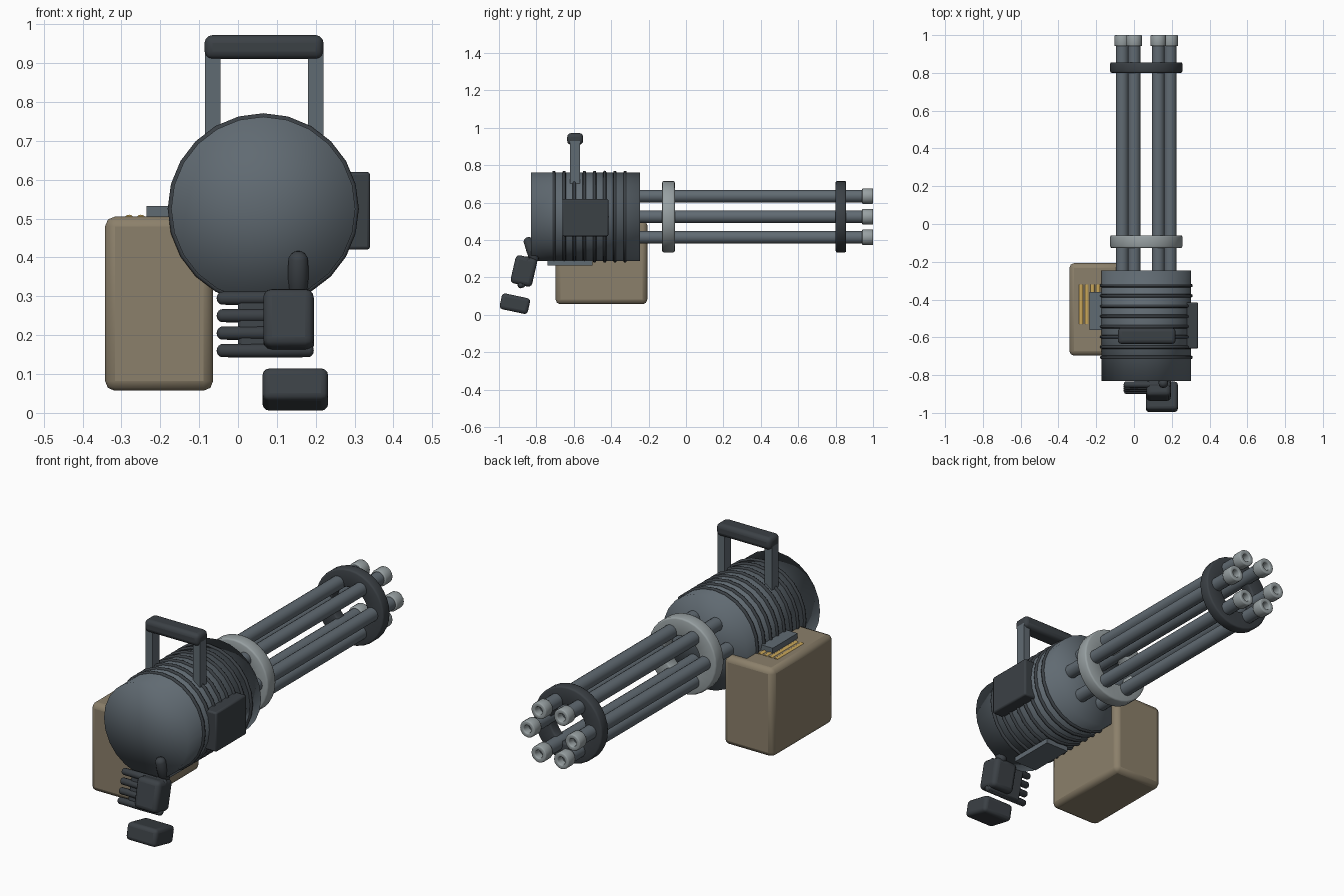
import bpy, math
from math import sin, cos, radians
from mathutils import Vector

cube = bpy.data.objects.get("Cube")
if cube:
    bpy.data.objects.remove(cube, do_unlink=True)


def material(name, rgb):
    m = bpy.data.materials.new(name)
    m.use_nodes = True
    m.diffuse_color = (*rgb, 1)
    m.node_tree.nodes["Principled BSDF"].inputs["Base Color"].default_value = (*rgb, 1)
    return m


STEEL = material("blue grey steel", (0.118, 0.145, 0.168))
DARK = material("dark gunmetal", (0.044, 0.052, 0.060))
LIGHT = material("pale metal", (0.31, 0.35, 0.36))
TAN = material("tan box", (0.26, 0.215, 0.145))
BRASS = material("brass", (0.58, 0.38, 0.10))

AX, AZ = 0.065, 0.525      # axis of the rotating assembly
ALONG_Y = (radians(-90), 0, 0)


def finish(name, mat, angle=None):
    ob = bpy.context.object
    ob.name = name
    ob.data.materials.append(mat)
    if angle is None:
        bpy.ops.object.shade_smooth()
    else:
        bpy.ops.object.shade_smooth_by_angle(angle=radians(angle))
    return ob


def box(name, mat, lo, hi, bevel=0.0, tilt=0, segments=2):
    lo, hi = Vector(lo), Vector(hi)
    bpy.ops.mesh.primitive_cube_add(size=1, location=(lo + hi) / 2)
    ob = bpy.context.object
    ob.scale = hi - lo
    bpy.ops.object.transform_apply(location=False, rotation=False, scale=True)
    ob.rotation_euler.x = radians(tilt)
    if bevel:
        mod = ob.modifiers.new("bevel", "BEVEL")
        mod.width, mod.segments = bevel, segments
    return finish(name, mat, 35)


def rod(name, mat, x, z, y0, y1, r, sides=16, angle=40):
    bpy.ops.mesh.primitive_cylinder_add(
        vertices=sides, radius=r, depth=y1 - y0, end_fill_type='TRIFAN',
        location=(x, (y0 + y1) / 2, z), rotation=ALONG_Y)
    return finish(name, mat, angle)


def tube(name, mat, x, z, y0, y1, outer, inner, sides, bevel):
    """Hollow ring lying along y, lathed from a closed rectangular profile."""
    profile = [(inner, y0), (outer, y0), (outer, y1), (inner, y1)]
    verts, faces = [], []
    for i in range(sides):
        a = 2 * math.pi * i / sides
        verts += [(x + r * cos(a), y, z + r * sin(a)) for r, y in profile]
        j = (i + 1) % sides
        for k in range(4):
            n = (k + 1) % 4
            faces.append((i * 4 + k, i * 4 + n, j * 4 + n, j * 4 + k))
    me = bpy.data.meshes.new(name)
    me.from_pydata(verts, [], faces)
    ob = bpy.data.objects.new(name, me)
    bpy.context.collection.objects.link(ob)
    bpy.ops.object.select_all(action='DESELECT')
    ob.select_set(True)
    bpy.context.view_layer.objects.active = ob
    mod = ob.modifiers.new("bevel", "BEVEL")
    mod.width, mod.segments = bevel, 2
    mod.limit_method = 'ANGLE'
    return finish(name, mat)


def capsule(name, mat, a, b, r):
    """Round-ended bar between two points."""
    a, b = Vector(a), Vector(b)
    d = b - a
    bpy.ops.mesh.primitive_uv_sphere_add(segments=12, ring_count=8, radius=r,
                                         location=(a + b) / 2)
    ob = bpy.context.object
    for v in ob.data.vertices:
        if abs(v.co.z) > 1e-5:
            v.co.z += math.copysign(d.length / 2 - r, v.co.z)
    ob.rotation_euler = d.to_track_quat('Z', 'Y').to_euler()
    return finish(name, mat)


# Motor housing with its cooling ribs
rod("housing", STEEL, AX, AZ, -0.83, -0.246, 0.237, 24, None)
for i in range(8):
    bpy.ops.mesh.primitive_torus_add(
        major_segments=24, minor_segments=8, major_radius=0.237, minor_radius=0.009,
        location=(AX, -0.706 + i * 0.0543, AZ), rotation=ALONG_Y)
    finish(f"housing_rib_{i + 1}", DARK)

# Six barrels with hollow muzzles
for i in range(6):
    a = radians(60 * i)
    x, z = AX + 0.127 * cos(a), AZ + 0.127 * sin(a)
    rod(f"barrel_{i + 1}", STEEL, x, z, -0.30, 0.96, 0.034)
    tube(f"muzzle_{i + 1}", LIGHT, x, z, 0.942, 1.0, 0.042, 0.02, 16, 0.005)

# Barrel clamps
tube("rear_clamp", LIGHT, AX, AZ, -0.127, -0.06, 0.191, 0.10, 32, 0.008)
tube("front_clamp", DARK, AX, AZ, 0.80, 0.856, 0.191, 0.10, 32, 0.008)

# Carrying handle
for side, x in (("right", -0.065), ("left", 0.20)):
    box(f"handle_post_{side}", STEEL, (x - 0.02, -0.62, 0.69), (x + 0.02, -0.567, 0.93))
box("handle_grip", DARK, (-0.086, -0.635, 0.91), (0.22, -0.55, 0.972), 0.02, 0, 3)

# Side cover and underside plate
box("side_cover", DARK, (0.27, -0.66, 0.42), (0.34, -0.415, 0.62), 0.008)
box("bottom_plate", STEEL, (0.0, -0.74, 0.264), (0.13, -0.50, 0.29))

# Ammunition box, rounds and feed chute
box("ammo_box", TAN, (-0.342, -0.697, 0.057), (-0.064, -0.207, 0.505), 0.025)
for i in range(4):
    rod(f"round_{i + 1}", BRASS, -0.28 + i * 0.03, 0.496, -0.53, -0.32, 0.014, 12)
box("feed_chute", STEEL, (-0.235, -0.56, 0.495), (-0.14, -0.36, 0.532))

# Gripping hand: fingers, palm, thumb and wrist
for i in range(4):
    z = 0.295 - 0.045 * i
    y = -0.85 - 0.011 * i
    capsule(f"finger_{i + 1}", DARK, (-0.055, y, z), (0.195, y, z), 0.018)
box("rear_grip", DARK, (0.0, -0.875, 0.145), (0.19, -0.845, 0.305), 0.01, -13)
box("palm", DARK, (0.065, -0.926, 0.158), (0.195, -0.808, 0.312), 0.022, -13, 3)
capsule("thumb", DARK, (0.155, -0.85, 0.415), (0.155, -0.805, 0.28), 0.027)
box("wrist", DARK, (0.063, -0.992, 0.017), (0.232, -0.838, 0.103), 0.018, -12, 3)
